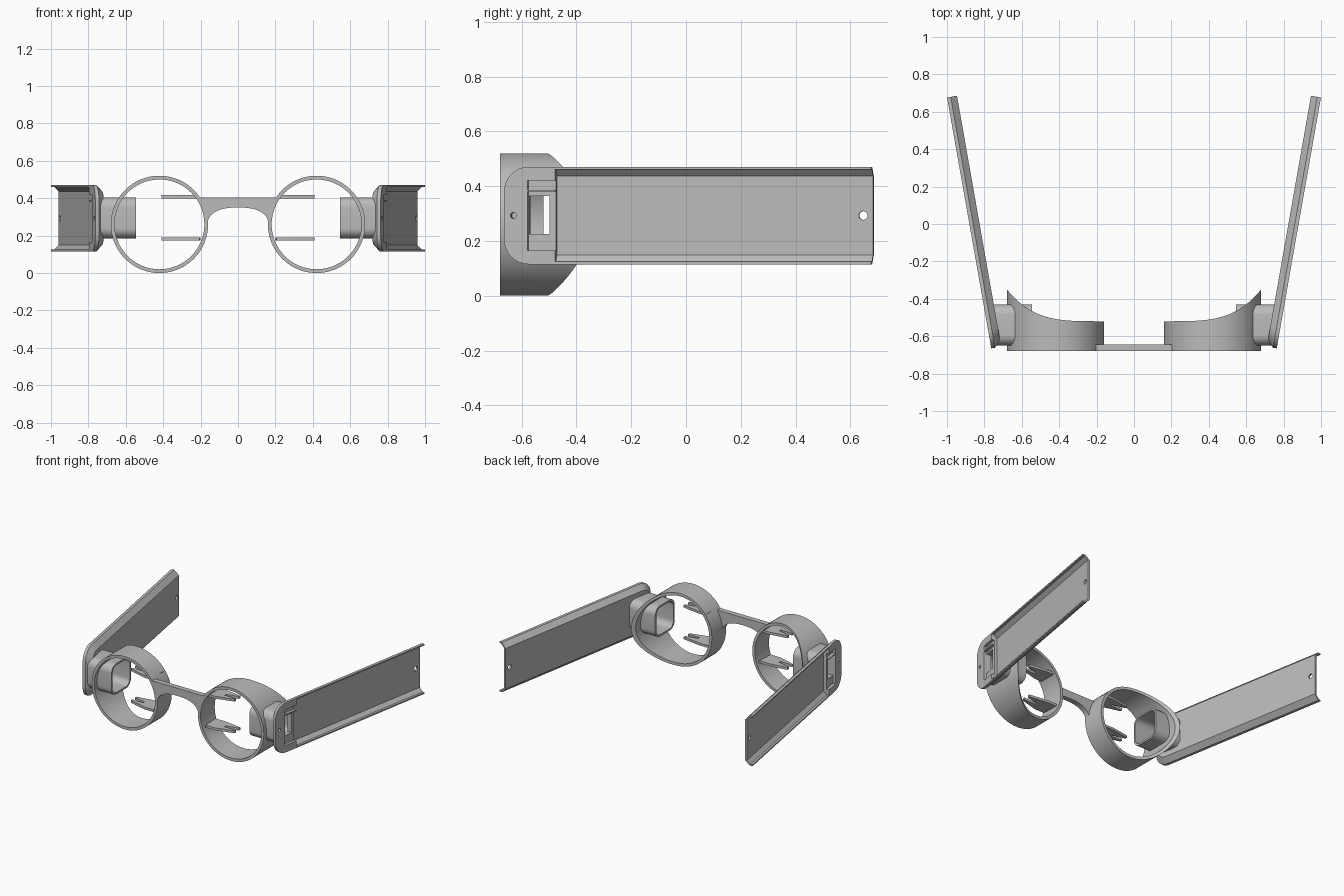
import bpy, bmesh
from math import sin, cos, pi, radians, sqrt
from mathutils import Matrix, Vector

if "Cube" in bpy.data.objects:
    bpy.data.objects.remove(bpy.data.objects["Cube"])

grey = bpy.data.materials.new("plain_grey")
grey.use_nodes = True
COLOUR = (0.5, 0.5, 0.5, 1)
grey.diffuse_color = COLOUR
grey.node_tree.nodes["Principled BSDF"].inputs["Base Color"].default_value = COLOUR

LENS_X, LENS_Z, R_OUT, R_IN = 0.42, 0.265, 0.26, 0.24
FRONT = -0.68
MID_Z = 0.298
HALF = 0.178
ARM_LENGTH = 1.362
THICK = 0.054
ARM = Matrix.Translation((0.763, -0.665, MID_Z)) @ Matrix.Rotation(radians(-10), 4, 'Z')


def finish(name, bm):
    bmesh.ops.recalc_face_normals(bm, faces=bm.faces)
    mesh = bpy.data.meshes.new(name)
    bm.to_mesh(mesh)
    bm.free()
    mesh.materials.append(grey)
    mesh.shade_smooth()
    mesh.set_sharp_from_angle(angle=radians(30))
    ob = bpy.data.objects.new(name, mesh)
    bpy.context.collection.objects.link(ob)
    return ob


def loft(name, sections, matrix=Matrix(), ring=False):
    """Skin equal-length closed sections; cap the ends or join them in a ring."""
    bm = bmesh.new()
    rows = [[bm.verts.new(matrix @ Vector(p)) for p in s] for s in sections]
    n = len(rows[0])
    pairs = list(zip(rows, rows[1:]))
    if ring:
        pairs.append((rows[-1], rows[0]))
    else:
        bm.faces.new(rows[0])
        bm.faces.new(rows[-1])
    for a, b in pairs:
        for i in range(n):
            j = (i + 1) % n
            bm.faces.new((a[i], a[j], b[j], b[i]))
    return finish(name, bm)


def rounded(a0, a1, b0, b1, radii, steps=8):
    """Rounded rectangle; radii run from the (a1, b1) corner anticlockwise."""
    pts = []
    for k, (a, b, sa, sb) in enumerate(((a1, b1, -1, -1), (a0, b1, 1, -1),
                                        (a0, b0, 1, 1), (a1, b0, -1, 1))):
        r = radii[k]
        for i in range(steps + 1):
            t = pi / 2 * (k + i / steps)
            pts.append((a + sa * r + r * cos(t), b + sb * r + r * sin(t)))
    return pts


def slab(name, outline, x0, x1, matrix=Matrix()):
    return loft(name, [[(x, a, b) for a, b in outline] for x in (x0, x1)], matrix)


def disc(u, r, n=24):
    return [(u + r * cos(2 * pi * i / n), r * sin(2 * pi * i / n)) for i in range(n)]


def rect(a0, a1, b0, b1):
    return [(a0, b0), (a1, b0), (a1, b1), (a0, b1)]


def cut(ob, *cutters):
    for c in cutters:
        c.hide_render = True
        mod = ob.modifiers.new("cut", 'BOOLEAN')
        mod.object, mod.operation, mod.solver = c, 'DIFFERENCE', 'EXACT'
    bpy.context.view_layer.update()
    done = bpy.data.meshes.new_from_object(ob.evaluated_get(bpy.context.evaluated_depsgraph_get()))
    ob.modifiers.clear()
    ob.data = done
    done.shade_smooth()
    done.set_sharp_from_angle(angle=radians(30))
    for c in cutters:
        bpy.data.objects.remove(c)


def mirror(ob):
    bm = bmesh.new()
    bm.from_mesh(ob.data)
    bmesh.ops.scale(bm, vec=(-1, 1, 1), verts=bm.verts)
    finish(ob.name.replace("left", "right"), bm)


def back_y(x):
    t = max(0, (x - (LENS_X - R_OUT)) / (2 * R_OUT))
    return -0.52 + 0.17 * t ** 3.8


def cavity():
    return slab("cavity", rounded(-0.637, -0.443, 0.203, 0.397, [0.045] * 4), 0.5, 0.77)


# Eye ring: round tube whose back edge sweeps toward the temple
sections = []
for i in range(96):
    t = 2 * pi * i / 96
    ring = []
    for r, rear in ((R_OUT, 0), (R_OUT, 1), (R_IN, 1), (R_IN, 0)):
        x = LENS_X + r * cos(t)
        ring.append((x, back_y(x) if rear else FRONT, LENS_Z + r * sin(t)))
    sections.append(ring)
eye_ring = loft("left_eye_ring", sections, ring=True)
cut(eye_ring, cavity())

# Hollow hinge box between ring and temple
hinge_box = slab("left_hinge_box", rounded(-0.65, -0.43, 0.19, 0.41, [0.055] * 4), 0.545, 0.75)
cut(hinge_box, cavity())

# Temple end plate with rounded front, bevelled inner side and latch pocket
def end_outline(inset, w):
    h = HALF - inset
    rad = 0.092 - inset * 0.5
    return [(w, a, b) for a, b in rounded(inset, 0.19, -h, h, (0.001, rad, rad, 0.001))]

end_plate = loft("left_temple_end", [end_outline(0, 0), end_outline(0, -0.02),
                                     end_outline(0.033, -THICK)], ARM)
cut(end_plate,
    slab("pocket", rect(0.088, 0.2, -0.128, 0.087), -0.02, 0.02, ARM),
    slab("slot", rect(0.088, 0.2, 0.094, 0.128), -0.02, 0.02, ARM),
    slab("window", rect(0.09, 0.165, -0.068, 0.072), -0.1, 0.05, ARM),
    slab("screw_hole", disc(0.035, 0.011), -0.03, 0.02, ARM))

# Temple arm: shallow channel with flared lips
half_profile = [(0, HALF - 0.01), (-0.016, HALF - 0.01), (-0.04, HALF - 0.034)]
outer_half = [(-THICK, HALF - 0.033), (-0.02, HALF), (0, HALF)]
profile = outer_half + half_profile
profile += [(w, -z) for w, z in reversed(profile)]
arm = loft("left_temple_arm", [[(w, u, z) for w, z in profile] for u in (0.183, ARM_LENGTH)], ARM)
cut(arm, slab("arm_hole", disc(1.325, 0.016), -0.1, 0.05, ARM))

# Lens clips: thin forked plates reaching in from the nose side
fork = [(0.195, -0.66), (0.28, -0.66), (0.41, -0.625), (0.41, -0.61), (0.32, -0.61),
        (0.32, -0.595), (0.41, -0.575), (0.41, -0.56), (0.28, -0.54), (0.19, -0.54)]
clips = []
for label, z in (("upper", 0.404), ("lower", 0.178)):
    x_shift = 0.02 if label == "upper" else 0.01
    pts = [(x + (x_shift if x < 0.2 else 0), y) for x, y in fork]
    clips.append(loft("left_" + label + "_lens_clip",
                      [[(x, y, h) for x, y in pts] for h in (z, z + 0.017)]))

for part in [eye_ring, hinge_box, end_plate, arm] + clips:
    mirror(part)

# Nose bridge: flat top, arched underside, sides buried in the ring walls
R_MID = (R_OUT + R_IN) / 2
TOP, SPRING = 0.41, 0.25
side = []
for i in range(9):
    z = TOP + (SPRING - TOP) * i / 8
    side.append((LENS_X - sqrt(R_MID ** 2 - (z - LENS_Z) ** 2), z))
arch = []
for i in range(33):
    t = pi * i / 32
    c = cos(t)
    arch.append((0.165 * abs(c) ** 0.8 * (1 if c > 0 else -1), SPRING + 0.105 * sin(t) ** 0.8))
outline = side + arch + [(-x, z) for x, z in reversed(side)]
loft("nose_bridge", [[(x, y, z) for x, z in outline] for y in (FRONT, -0.643)])

# Rest the lowest point on the ground
parts = [o for o in bpy.context.collection.objects if o.type == 'MESH' and grey.name in o.data.materials]
low = min(v.co.z for o in parts for v in o.data.vertices)
for o in parts:
    o.data.transform(Matrix.Translation((0, 0, -low)))
